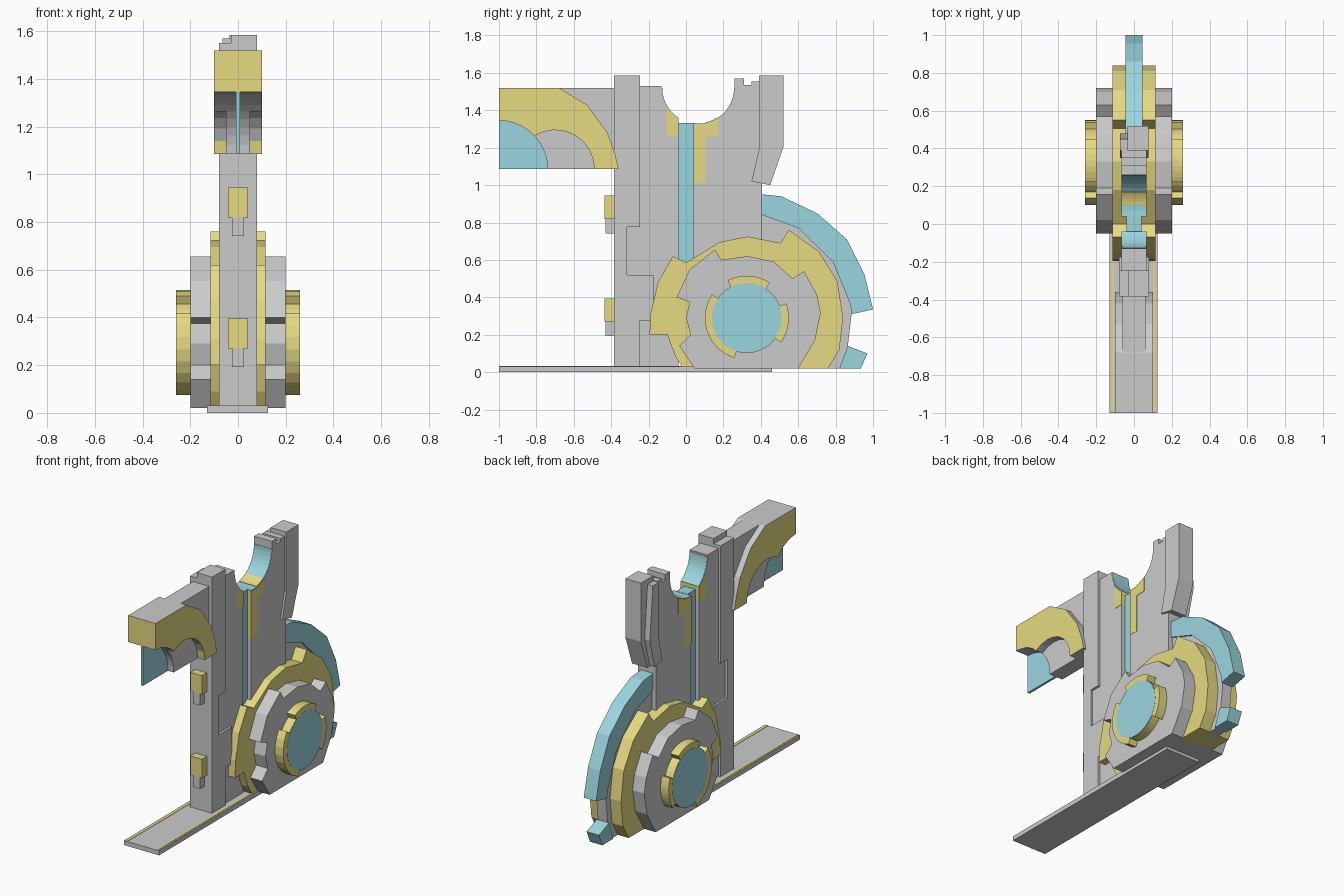
import bpy, bmesh
from math import sin, cos, radians, sqrt


def material(name, rgb):
    m = bpy.data.materials.new(name)
    m.diffuse_color = (*rgb, 1)
    return m


GREY = material("grey", (0.6, 0.6, 0.6))
YELLOW = material("yellow", (0.79, 0.70, 0.22))
BLUE = material("blue", (0.33, 0.67, 0.74))


def arc(cy, cz, r, a0, a1, n):
    """Points of an arc in the side (y, z) plane."""
    angles = [radians(a0 + (a1 - a0) * i / n) for i in range(n + 1)]
    return [(cy + r * cos(a), cz + r * sin(a)) for a in angles]


def slab(name, profile, x0, x1, mat=None):
    """Side profile extruded across x from x0 to x1."""
    bm = bmesh.new()
    face = bm.faces.new([bm.verts.new((x0, y, z)) for y, z in profile])
    ext = bmesh.ops.extrude_face_region(bm, geom=[face])
    moved = [v for v in ext["geom"] if isinstance(v, bmesh.types.BMVert)]
    bmesh.ops.translate(bm, verts=moved, vec=(x1 - x0, 0, 0))
    bmesh.ops.recalc_face_normals(bm, faces=bm.faces)
    me = bpy.data.meshes.new(name)
    bm.to_mesh(me)
    bm.free()
    ob = bpy.data.objects.new(name, me)
    bpy.context.collection.objects.link(ob)
    if mat:
        me.materials.append(mat)
    return ob


def rect(y0, y1, z0, z1):
    return [(y0, z0), (y1, z0), (y1, z1), (y0, z1)]


def sym(name, profile, half, mat=None):
    return slab(name, profile, -half, half, mat)


# Base plate with two inlaid stripes
slab("base_plate", rect(-1, 0.46, 0, 0.03), -0.13, 0.125)
for side, x in (("left", -0.12), ("right", 0.1)):
    slab("base_stripe_" + side, rect(-0.998, 0.45, 0.02, 0.032), x, x + 0.015, YELLOW)

# Upright wall: two halves either side of a recessed blue channel
CY, CZ, R = 0.065, 1.52, 0.195


def cradle(y):
    return CZ - sqrt(R * R - (y - CY) ** 2)


split_l, split_r = 237.4, 262.7
front = [(-0.36, 0.03), (-0.04, 0.03)] + arc(CY, CZ, R, split_l, 180, 9)
sym("wall_front", front + [(-0.13, 1.53), (-0.36, 1.53)], 0.065)
rear = [(0.405, 0.03), (0.04, 0.03)] + arc(CY, CZ, R, split_r, 360, 12)
sym("wall_rear", rear + [(0.26, 1.57), (0.31, 1.57), (0.31, 1.535), (0.35, 1.535),
                         (0.35, 1.555), (0.39, 1.555), (0.39, 1.19), (0.405, 1.01)], 0.065)
sym("channel", rect(-0.045, 0.045, 0.1, cradle(0) - 0.005), 0.04, BLUE)
sym("cradle_liner_front", arc(CY, CZ, R - 0.003, split_l, 180, 9)
    + arc(CY, CZ, R + 0.004, 180, split_l, 9), 0.064, BLUE)
sym("cradle_liner_rear", arc(CY, CZ, R - 0.003, split_r, 360, 12)
    + arc(CY, CZ, R + 0.004, 360, split_r, 12), 0.064, BLUE)
sym("cradle_accent", arc(CY, CZ, R - 0.006, 281, 303, 4)
    + arc(CY, CZ, R + 0.004, 303, 281, 4), 0.064, YELLOW)

# Yellow inlays under the cradle
for name, y0, y1, z0 in (("front", -0.105, -0.04, 1.26), ("middle", 0.04, 0.105, 1.01),
                         ("rear", 0.105, 0.175, 1.26)):
    ys = [y1 + (y0 - y1) * i / 4 for i in range(5)]
    sym("inlay_" + name, [(y0, z0), (y1, z0)] + [(y, cradle(y)) for y in ys], 0.067, YELLOW)

# Front column with a stepped rear edge and a notched top
sym("front_column", [(-0.385, 0.03), (-0.245, 0.03), (-0.245, 0.275), (-0.175, 0.275),
                     (-0.175, 0.52), (-0.315, 0.52), (-0.315, 0.775), (-0.245, 0.775),
                     (-0.245, 1.55), (-0.385, 1.55)], 0.08)
slab("front_column_cap", rect(-0.385, -0.245, 1.54, 1.585), -0.03, 0.08)

# Rear horn with a slanted foot
horn = [(0.39, 1.55), (0.52, 1.55), (0.52, 1.2), (0.45, 1.0), (0.35, 1.02), (0.39, 1.19)]
slab("rear_horn", horn, -0.035, 0.078)
slab("rear_horn_side", [(0.39, 1.55), (0.45, 1.55), (0.48, 1.2), (0.43, 1.01),
                        (0.35, 1.02), (0.39, 1.19)], -0.073, -0.03)
slab("rear_horn_cap", rect(0.39, 0.52, 1.54, 1.585), -0.035, 0.078)

# Front clips
for i, z in enumerate((0.27, 0.82)):
    sym(f"clip_{i}", rect(-0.435, -0.38, z, z + 0.125), 0.042, YELLOW)
    sym(f"clip_tab_{i}", rect(-0.43, -0.38, z - 0.078, z), 0.025)

# Front arm: arch with yellow sides and end, grey elsewhere
AZ = 1.085
round_a = arc(-0.7, AZ, 0.21, 0, 122, 8)
arch = sym("arm_arch", [(-1, 1.52), (-0.68, 1.52), (-0.53, 1.43), (-0.42, 1.28),
                        (-0.38, 1.17), (-0.36, AZ)]
           + round_a + arc(-1, AZ, 0.26, 43.3, 90, 5)[1:], 0.1, YELLOW)
arch.data.materials.append(GREY)
for p in arch.data.polygons:
    if abs(p.normal.x) < 0.5 and p.normal.y > -0.99:
        p.material_index = 1
sym("arm_filler", round_a + arc(-1, AZ, 0.26, 43.3, 0, 5)[1:], 0.05)
sym("arm_block", [(-0.69, 1.519), (-0.37, 1.519), (-0.37, AZ), (-0.47, AZ), (-0.5, 1.3)], 0.06)
sym("arm_fin", [(-1, AZ)] + arc(-1, AZ, 0.262, 0, 90, 8), 0.008, BLUE)

# Thin rear wheel: recessed grey web, blue rim and lower tooth
sym("wheel_web", [(0.3, 0.02), (0.82, 0.02), (0.865, 0.14), (0.885, 0.31), (0.88, 0.37),
                  (0.79, 0.6), (0.61, 0.78), (0.42, 0.85), (0.3, 0.85)], 0.035)
sym("wheel_rim", [(0.39, 0.95), (0.41, 0.95), (0.51, 0.94), (0.70, 0.85), (0.86, 0.71),
                  (0.955, 0.52), (1.0, 0.335), (0.885, 0.31), (0.88, 0.36), (0.785, 0.59),
                  (0.6, 0.77), (0.41, 0.84), (0.39, 0.84)], 0.045, BLUE)
sym("wheel_tooth", [(0.82, 0.02), (0.935, 0.02), (0.97, 0.1), (0.865, 0.14)], 0.045, BLUE)

# Yellow toothed disc
sym("yellow_gear", [(-0.02, 0.03), (0.03, 0.02), (0.76, 0.02), (0.82, 0.12), (0.84, 0.29),
                    (0.81, 0.485), (0.71, 0.645), (0.55, 0.76), (0.505, 0.69), (0.33, 0.725),
                    (0.18, 0.695), (0, 0.585), (-0.07, 0.62), (-0.15, 0.48), (-0.19, 0.31),
                    (-0.195, 0.2), (-0.1, 0.2), (-0.06, 0.09)], 0.115, YELLOW)

# Grey toothed disc
sym("grey_gear", [(0.045, 0.02), (0.6, 0.02), (0.69, 0.17), (0.72, 0.32), (0.70, 0.415),
                  (0.63, 0.54), (0.57, 0.5), (0.47, 0.59), (0.33, 0.62), (0.19, 0.6),
                  (0.155, 0.655), (0.02, 0.55), (-0.05, 0.4), (0.02, 0.375), (0, 0.29),
                  (0.025, 0.2), (-0.035, 0.14)], 0.2)

# Hub: yellow drum, raised ring segments and blue end caps
HY, HZ = 0.325, 0.29
sym("hub_drum", arc(HY, HZ, 0.188, 0, 350, 35), 0.257, YELLOW)
sym("hub_caps", arc(HY, HZ, 0.186, 0, 350, 35), 0.26, BLUE)
for i, (a0, a1) in enumerate(((57, 117), (146, 253), (-36, 20))):
    sym(f"hub_segment_{i}", arc(HY, HZ, 0.225, a0, a1, 8) + arc(HY, HZ, 0.18, a1, a0, 8),
        0.259, YELLOW)
